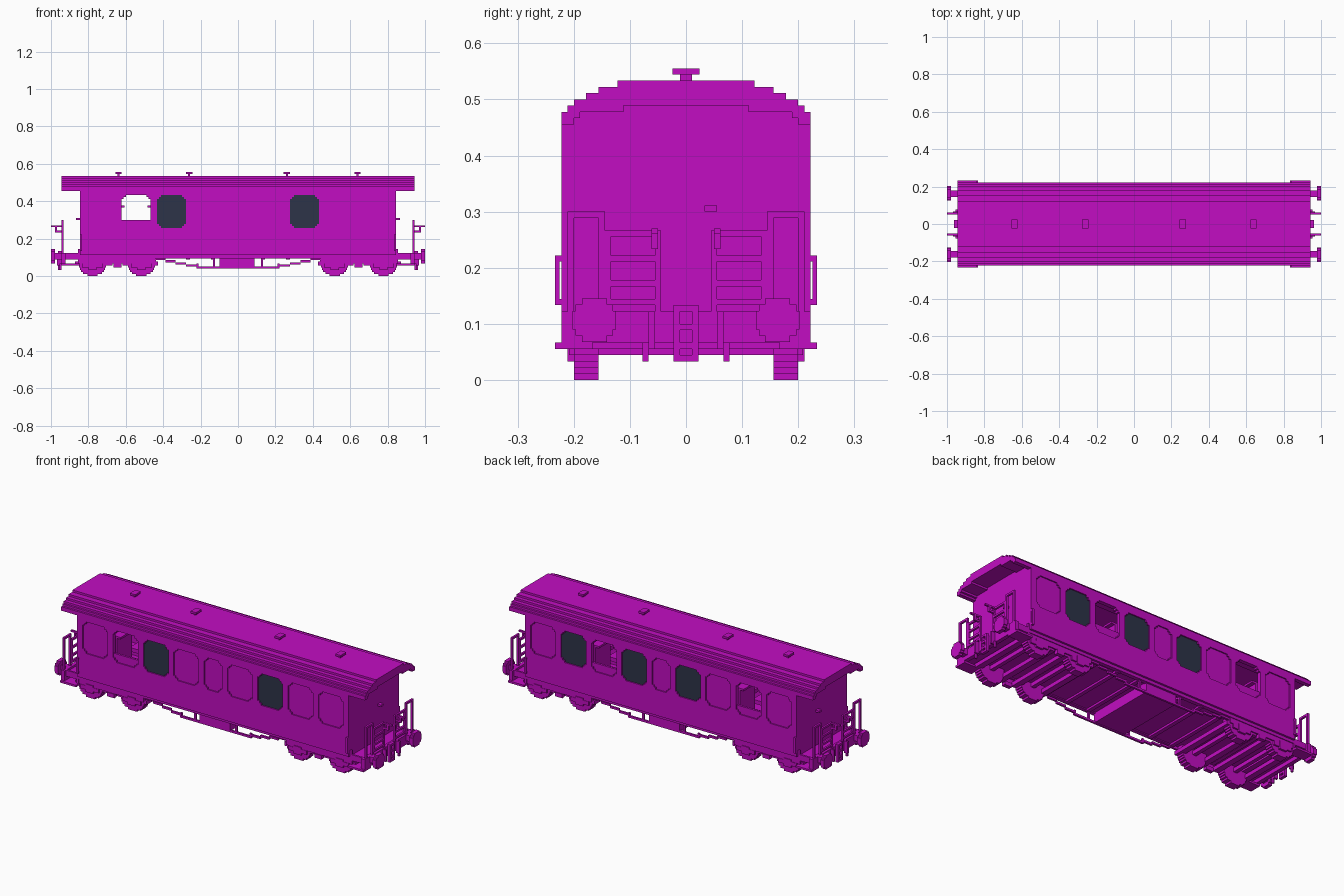
import bpy, bmesh, math
from mathutils import Matrix, Vector

old = bpy.data.objects.get("Cube")
if old:
    bpy.data.objects.remove(old, do_unlink=True)

U = 1 / 90  # block size
ENDS = SIDES = (-1, 1)


def material(name, color):
    m = bpy.data.materials.new(name)
    m.use_nodes = True
    m.diffuse_color = color
    m.node_tree.nodes["Principled BSDF"].inputs["Base Color"].default_value = color
    return m


magenta = material("magenta paint", (0.54, 0.004, 0.54, 1))
glass = material("dark glass", (0.026, 0.034, 0.065, 1))


def blocks(name, boxes, mat=magenta):
    """One object from boxes (x0, x1, y0, y1, z0, z1) in block units."""
    bm = bmesh.new()
    for b in boxes:
        lo, hi = Vector(b[0::2]) * U, Vector(b[1::2]) * U
        size = Vector([abs(d) for d in hi - lo])
        bmesh.ops.create_cube(bm, size=1, matrix=Matrix.Translation((lo + hi) / 2) @ Matrix.Diagonal((*size, 1)))
    mesh = bpy.data.meshes.new(name)
    bm.to_mesh(mesh)
    bm.free()
    mesh.materials.append(mat)
    obj = bpy.data.objects.new(name, mesh)
    bpy.context.collection.objects.link(obj)
    return obj


def mirrored(boxes, ends=ENDS, sides=SIDES):
    return [(e * a, e * b, s * c, s * d, lo, hi)
            for a, b, c, d, lo, hi in boxes for e in ends for s in sides]


def disc_rows(radius):
    """Stepped circle: (half width, low, high) for each row."""
    n = math.ceil(2 * radius)
    for i in range(n):
        h = -radius + i
        yield round(math.sqrt(max(radius ** 2 - (h + 0.5) ** 2, 0)) * 2) / 2, h, h + 1


# Roof: stepped shell extruded along the coach
outer = [(20, 41), (20, 43), (19, 43), (19, 44), (18, 44), (18, 45), (16, 45), (16, 46),
         (14, 46), (14, 47), (11, 47), (11, 48)]
inner = [(10, 44), (10, 43), (17, 43), (17, 42), (18, 42), (18, 41)]
half = outer + [(-y, z) for y, z in reversed(outer)]
half += [(-y, z) for y, z in reversed(inner)] + inner
bm = bmesh.new()
face = bm.faces.new([bm.verts.new((-85 * U, y * U, z * U)) for y, z in half])
new = bmesh.ops.extrude_face_region(bm, geom=[face])["geom"]
bmesh.ops.translate(bm, verts=[v for v in new if isinstance(v, bmesh.types.BMVert)], vec=(170 * U, 0, 0))
bmesh.ops.recalc_face_normals(bm, faces=bm.faces)
roof_mesh = bpy.data.meshes.new("roof")
bm.to_mesh(roof_mesh)
bm.free()
roof_mesh.materials.append(magenta)
bpy.context.collection.objects.link(bpy.data.objects.new("roof", roof_mesh))

# Roof vents
vents = []
for x in (-57.5, -23.5, 23.5, 57.5):
    vents += [(x - .5, x + .5, -1, 1, 48, 49), (x - 1.5, x + 1.5, -2.2, 2.2, 49, 50)]
blocks("roof_vents", vents)

# Side walls with rounded window openings
bays = [(-73 + 17 * i, -59 + 17 * i) for i in range(4)]
bays = bays + [(-5, 5)] + [(-b, -a) for a, b in reversed(bays)]
Z0, Z1 = 23, 39
for side, label, layout in ((-1, "front", "podpppdpp"), (1, "back", "poPdpdodp".replace("P", "p"))):
    y0, y1 = side * 18, side * 20
    wall = [(-76, 76, y0, y1, 10, Z0), (-76, 76, y0, y1, Z1, 41)]
    edges = [-76] + [x for bay in bays for x in bay] + [76]
    wall += [(a, b, y0, y1, Z0, Z1) for a, b in zip(edges[0::2], edges[1::2])]
    panes, dark = [], []
    for (a, b), kind in zip(bays, layout):
        for x, d in ((a, 1), (b, -1)):
            for z, k in ((Z0, 1), (Z1, -1)):
                wall += [(x, x + 2 * d, y0, y1, z, z + k), (x, x + d, y0, y1, z + k, z + 2 * k)]
        target = dark if kind == "d" else panes
        top = 27 if kind == "o" else Z1  # lowered pane
        target.append((a, b, side * 18.3, side * 19.4, Z0, top))
    blocks(label + "_wall", wall)
    blocks(label + "_painted_panes", panes)
    blocks(label + "_dark_panes", dark, glass)

# End walls with door handles
blocks("end_walls", [(e * 74, e * 76, -y, y, lo, hi) for e in ENDS
                     for y, lo, hi in ((18, 8, 42), (17, 42, 43), (10, 43, 44))])
blocks("door_handles", [(e * 76, e * 78, 3, 5, 27, 28) for e in ENDS])

# Floor, sills and cross beams
blocks("floor", [(-76, 76, -18, 18, 9, 10)])
blocks("sills", [(-76, 76, s * 17, s * 19, 8.5, 10) for s in SIDES])
blocks("cross_beams", [(x - 1, x + 1, -18, 18, 8, 9) for x in range(-72, 73, 12)])

# Seats between the bays
seats = []
for x in (-57.5, -40.5, -23.5, 23.5, 40.5, 57.5):
    seats += [(x - 1, x + 1, 4, 16, 10, 34), (x - 3, x + 3, 4, 16, 33, 34), (x - 6, x + 6, 4, 16, 17, 19)]
blocks("seats", mirrored(seats, ends=(1,)))

# End platforms, headstocks and steps
blocks("platforms", mirrored([(76, 85, 0, 19, 8, 10)]))
blocks("headstocks", mirrored([(83, 85, 0, 20, 6, 11), (76, 83, 18, 19, 10, 11)]))
blocks("steps", mirrored([(76, 85, 15, 21, 5, 6), (76, 77, 18, 19, 5, 13), (84, 85, 18, 19, 5, 13)]))
blocks("corner_handles", mirrored([(75, 76, 20, 21, 12, 13), (75, 76, 20, 21, 19, 20), (75, 76, 20.3, 21, 13, 19)]))

# Platform railings and gates
blocks("corner_railings", mirrored([(84, 85, 13, 14, 10, 27), (84, 85, 18, 19, 10, 27), (84, 85, 13.5, 18.5, 26, 27)]))
gates = [(84, 85, 4, 5, 10, 24), (84, 85, 12, 13, 12, 24)]
gates += [(84, 85, 5, 13, z, z + 1) for z in (12, 15, 19, 23)]
blocks("gates", mirrored(gates))
blocks("gangway_rails", mirrored([(85, 90, 4.5, 5.5, 23.5, 24.3), (85, 88, 4.5, 5.5, 21, 22), (87, 88, 4.5, 5.5, 21, 24)]))

# Buffers
buffers = [(85, 88, 13, 16, 8, 11)]
buffers += [(88, 90, 14.7 - w, 14.7 + w, 9.6 + lo, 9.6 + hi) for w, lo, hi in disc_rows(3.5)]
blocks("buffers", mirrored(buffers))

# Couplers and hoses
links = [(85, 86.5, 1, 2, 3, 12)] + [(85, 86.5, 0, 1, z, z + 1) for z in (3, 5, 8, 11)]
blocks("couplers", mirrored(links))
blocks("hoses", mirrored([(85, 87, 5, 6, 5, 11), (85, 86, 6, 7, 3, 6)]))

# Wheels, axles and bogies
wheels, axles = [], []
for x in (46.5, 70):
    wheels += [(x - w, x + w, 14, 18, 7 + lo, 7 + hi) for w, lo, hi in disc_rows(7)]
    axles.append((x - 1, x + 1, 0, 14, 6, 8))
blocks("wheels", mirrored(wheels))
blocks("axles", mirrored(axles))
frames = [(40, 77, 18, 18.6, 6, 8.5), (56, 60, 17, 19, 4, 6)]
for x in (46.5, 70):
    frames += [(x - 5, x + 5, 18, 18.8, 4, 6), (x - 2, x + 2, 18, 19, 3, 7)]
blocks("bogie_frames", mirrored(frames))
blocks("bogie_beams", mirrored([(x - 1.5, x + 1.5, 0, 18, 5, 7) for x in (40, 54, 62, 77)]))

# Truss rods and central equipment box
truss = [(0, 20, 17, 18, 3.6, 4.6), (19, 20, 17, 18, 4, 6), (11, 12, 17, 18, 4, 9)]
truss += [(20 + 5 * i, 25 + 5 * i, 17, 18, 4.6 + i, 5.6 + i) for i in range(4)]
blocks("truss_rods", mirrored(truss))
blocks("equipment_box", [(-9, 8, -18, 18, 4, 9)])
